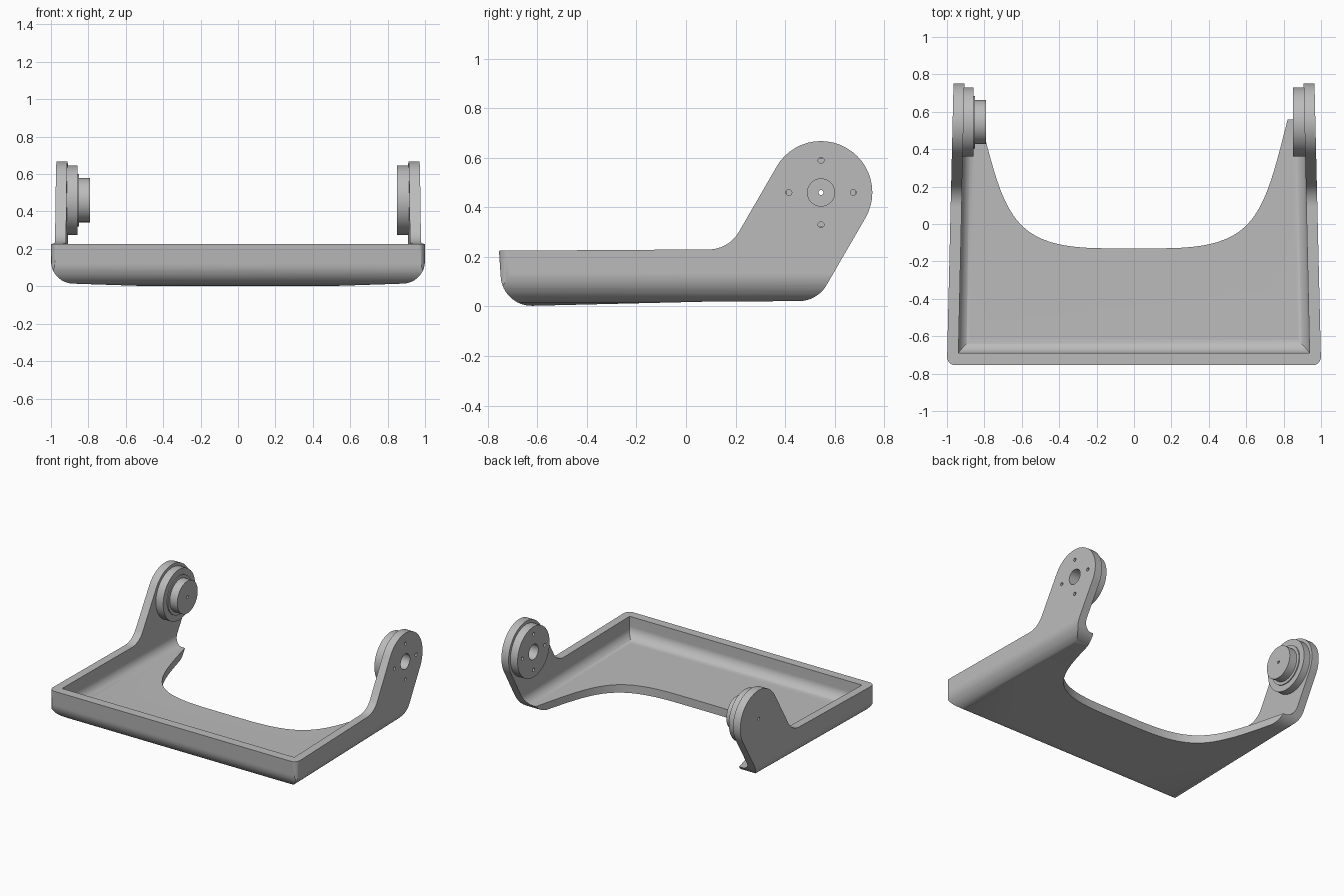
import bpy, bmesh, math
from mathutils import Vector

cube = bpy.data.objects.get("Cube")
if cube:
    bpy.data.objects.remove(cube, do_unlink=True)

grey = bpy.data.materials.new("plain_grey")
grey.use_nodes = True
grey.diffuse_color = (0.5, 0.5, 0.5, 1)
grey.node_tree.nodes["Principled BSDF"].inputs["Base Color"].default_value = (0.5, 0.5, 0.5, 1)


def rounded(corners, steps=12):
    """Closed outline from (u, v, radius) corners."""
    out = []
    n = len(corners)
    for i, (u, v, r) in enumerate(corners):
        p = Vector((u, v))
        if r == 0:
            out.append(p)
            continue
        d1 = (Vector(corners[i - 1][:2]) - p).normalized()
        d2 = (Vector(corners[(i + 1) % n][:2]) - p).normalized()
        half = math.acos(max(-1, min(1, d1.dot(d2)))) / 2
        c = p + (d1 + d2).normalized() * (r / math.sin(half))
        a = p + d1 * (r / math.tan(half)) - c
        b = p + d2 * (r / math.tan(half)) - c
        phi = math.pi - 2 * half
        for k in range(steps + 1):
            t = k / steps
            out.append(c + (a * math.sin((1 - t) * phi) + b * math.sin(t * phi)) / math.sin(phi))
    return out


def to_object(name, bm):
    bmesh.ops.remove_doubles(bm, verts=bm.verts, dist=1e-5)
    bmesh.ops.recalc_face_normals(bm, faces=bm.faces)
    mesh = bpy.data.meshes.new(name)
    bm.to_mesh(mesh)
    bm.free()
    obj = bpy.data.objects.new(name, mesh)
    bpy.context.collection.objects.link(obj)
    return obj


def loft(bm, rings):
    """Skin rings of equal length and cap both ends."""
    rows = [[bm.verts.new(co) for co in ring] for ring in rings]
    n = len(rows[0])
    for a, b in zip(rows, rows[1:]):
        for i in range(n):
            j = (i + 1) % n
            bm.faces.new((a[i], a[j], b[j], b[i]))
    bm.faces.new(rows[0])
    bm.faces.new(rows[-1])


def prism(name, outline, axis, lo, hi):
    """Extrude a flat outline along one axis."""
    place = {"x": lambda p, t: (t, p[0], p[1]),
             "y": lambda p, t: (p[0], t, p[1]),
             "z": lambda p, t: (p[0], p[1], t)}[axis]
    bm = bmesh.new()
    loft(bm, [[place(p, t) for p in outline] for t in (lo, hi)])
    return to_object(name, bm)


def circle(x, y, z, r, n):
    return [(x, y + r * math.cos(math.tau * i / n), z + r * math.sin(math.tau * i / n))
            for i in range(n)]


def boolean(obj, cutter, operation, keep=False):
    mod = obj.modifiers.new("cut", "BOOLEAN")
    mod.operation = operation
    mod.solver = "EXACT"
    mod.object = cutter
    deps = bpy.context.evaluated_depsgraph_get()
    mesh = bpy.data.meshes.new_from_object(obj.evaluated_get(deps))
    obj.modifiers.clear()
    obj.data = mesh
    if not keep:
        bpy.data.objects.remove(cutter, do_unlink=True)


def finish(obj):
    obj.data.materials.clear()
    obj.data.materials.append(grey)
    for poly in obj.data.polygons:
        poly.material_index = 0
    bpy.ops.object.select_all(action="DESELECT")
    obj.select_set(True)
    bpy.context.view_layer.objects.active = obj
    bpy.ops.object.shade_smooth_by_angle(angle=math.radians(30))
    mod = obj.modifiers.new("even_shading", "WEIGHTED_NORMAL")
    mod.keep_sharp = True


PIVOT_Y, PIVOT_Z = 0.545, 0.46

# Tray and arms: side silhouette
tray = prism("tray_with_arms", rounded([
    (-0.755, 0.225, 0), (-0.74, 0, 0.125), (0.1, 0.02, 0), (0.53, 0.022, 0.13),
    (0.828, 0.536, 0.206), (0.469, 0.743, 0.206), (0.173, 0.231, 0.14)]), "x", -1.1, 1.1)

# Front section with rounded lower edges and a slightly crowned underside
section = prism("section_cutter", rounded([
    (-1, 0.8, 0), (-1, 0.018, 0.12), (-0.4, -0.002, 0), (0.4, -0.002, 0),
    (1, 0.018, 0.12), (1, 0.8, 0)]), "y", -1.1, 1.1)
boolean(tray, section, "INTERSECT")

# Plan with rounded front corners and the arched rear opening
steps = 24
arch = []
ctrl = [Vector(p) for p in ((0.85, 0.57), (0.70, 0.03), (0.66, -0.13), (0.15, -0.13))]
for k in range(steps + 1):
    t = k / steps
    s = 1 - t
    arch.append(ctrl[0] * s**3 + ctrl[1] * 3 * s * s * t + ctrl[2] * 3 * s * t * t + ctrl[3] * t**3)
mirrored = [Vector((-p.x, p.y)) for p in reversed(arch)]
front = rounded([(-1, 0.9, 0), (-1, -0.757, 0.05), (1, -0.757, 0.05), (1.0, 0.9, 0)])
for p in front:
    p.x *= 1.0005
plan = front + [Vector((0.87, 0.9))] + arch + mirrored + [Vector((-0.87, 0.9))]
boolean(tray, prism("plan_cutter", plan, "z", -0.2, 1.0), "INTERSECT")

# Hollow interior with filleted floor edges
hollow = prism("hollow_cutter", rounded([
    (-0.94, 1, 0), (-0.94, 0.075, 0.07), (0.94, 0.075, 0.07), (0.94, 1, 0)]), "y", -1, 1.2)
hollow_side = prism("hollow_side_cutter", rounded([
    (-0.69, 0.9, 0), (-0.69, 0.075, 0.08), (1, 0.075, 0), (1, 0.9, 0)]), "x", -1.3, 1.3)
boolean(hollow, hollow_side, "INTERSECT")
boolean(tray, hollow, "DIFFERENCE")

# Narrow the whole tray gently towards the back
for v in tray.data.vertices:
    v.co.x *= 1 - 0.0233 * (v.co.y + 0.75)


# Pivot hubs on the inside of each arm
def hub(name, steps):
    bm = bmesh.new()
    loft(bm, [circle(x, PIVOT_Y, PIVOT_Z, r, 64) for x, r in steps])
    return to_object(name, bm)


left_hub = hub("left_hub", [(0.92, 0.185), (0.85, 0.185)])
right_hub = hub("right_hub", [(-0.92, 0.185), (-0.857, 0.185), (-0.857, 0.14),
                              (-0.85, 0.14), (-0.85, 0.118), (-0.79, 0.118)])

# Bores: large centre and four screw holes on the left, pin hole on the right
bm = bmesh.new()
holes = [(1, 0, 0, 0.055), (-1, 0, 0, 0.01)]
holes += [(1, 0.13 * a, 0.13 * b, 0.012) for a, b in ((1, 0), (-1, 0), (0, 1), (0, -1))]
for side, dy, dz, r in holes:
    loft(bm, [circle(side * x, PIVOT_Y + dy, PIVOT_Z + dz, r, 32) for x in (0.7, 1.1)])
bores = to_object("bore_cutter", bm)
for obj in (tray, left_hub, right_hub):
    boolean(obj, bores, "DIFFERENCE", keep=True)
bpy.data.objects.remove(bores, do_unlink=True)

for obj in (tray, left_hub, right_hub):
    finish(obj)
